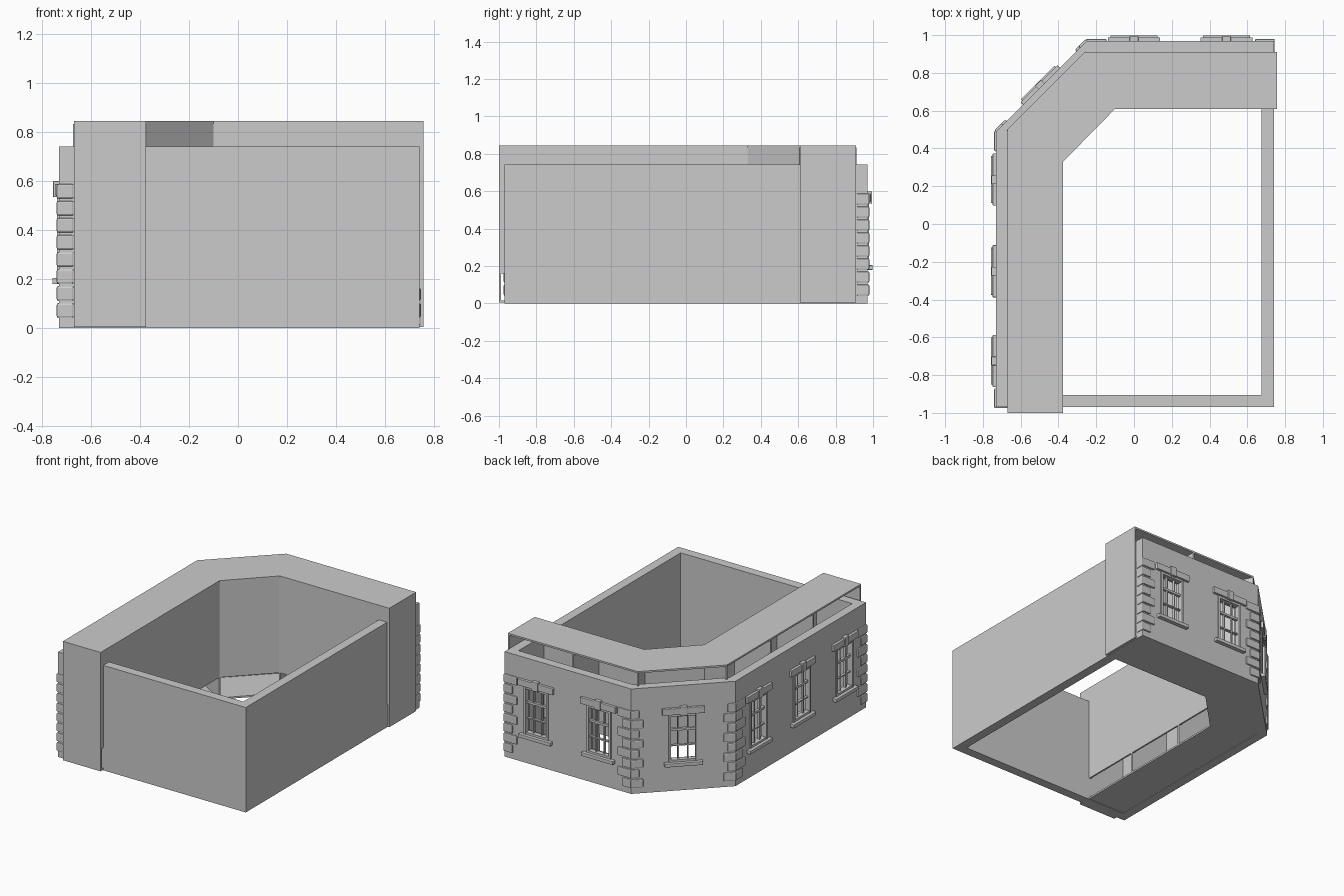
import bpy, bmesh, math
from mathutils import Matrix, Vector

if "Cube" in bpy.data.objects:
    bpy.data.objects.remove(bpy.data.objects["Cube"])


def finish(name, bm):
    bmesh.ops.recalc_face_normals(bm, faces=bm.faces)
    me = bpy.data.meshes.new(name)
    bm.to_mesh(me)
    bm.free()
    ob = bpy.data.objects.new(name, me)
    bpy.context.collection.objects.link(ob)
    return ob


def add_prism(bm, pts, z0, z1):
    lo = [bm.verts.new((x, y, z0)) for x, y in pts]
    hi = [bm.verts.new((x, y, z1)) for x, y in pts]
    bm.faces.new(lo)
    bm.faces.new(hi)
    n = len(pts)
    for i in range(n):
        j = (i + 1) % n
        bm.faces.new((lo[i], lo[j], hi[j], hi[i]))


def face_box(bm, face, u, d, z):
    """Box on a wall face: u along the wall, d outward, z up (each a min/max pair)."""
    o, t, n = face
    s = (u[1] - u[0], d[1] - d[0], z[1] - z[0])
    c = Vector(o) + Vector(t) * sum(u) / 2 + Vector(n) * sum(d) / 2
    m = Matrix(((t[0] * s[0], n[0] * s[1], 0, c.x),
                (t[1] * s[0], n[1] * s[1], 0, c.y),
                (0, 0, s[2], sum(z) / 2),
                (0, 0, 0, 1)))
    bmesh.ops.create_cube(bm, size=1, matrix=m)


def soften(ob, w):
    b = ob.modifiers.new("bevel", 'BEVEL')
    b.width = w
    b.segments = 2


# Wall faces: origin, tangent, outward normal
r = math.sqrt(0.5)
LEFT = ((-.73, 0), (0, 1), (-1, 0))
CORNER = ((-.49, .73), (r, r), (-r, r))
BACK = ((0, .97), (1, 0), (0, 1))
WINDOWS = [(LEFT, -.725), (LEFT, -.25), (LEFT, .235), (CORNER, 0), (BACK, 0), (BACK, .49)]
W, Z0, Z1 = .095, .205, .54

# Outer walls, open at top and bottom
outer = [(-.73, -.97), (.74, -.97), (.74, .97), (-.25, .97), (-.73, .49)]
inner = [(-.667, -.905), (.675, -.905), (.675, .907), (-.224, .907), (-.667, .464)]
bm = bmesh.new()
rings = [[bm.verts.new((x, y, z)) for x, y in p]
         for p, z in ((outer, 0), (outer, .742), (inner, .742), (inner, 0))]
for k in range(4):
    a, b = rings[k], rings[(k + 1) % 4]
    for i in range(5):
        j = (i + 1) % 5
        bm.faces.new((a[i], a[j], b[j], b[i]))
walls = finish("outer_walls", bm)

# Window openings
bm = bmesh.new()
for f, c in WINDOWS:
    face_box(bm, f, (c - W, c + W), (-.15, .05), (Z0, Z1))
cutter = finish("window_cutter", bm)
cutter.hide_render = True
cutter.hide_set(True)
cut = walls.modifiers.new("openings", 'BOOLEAN')
cut.object = cutter
cut.solver = 'EXACT'

# Window frames, lintels with keystones, and sills
bars, trim = bmesh.new(), bmesh.new()
for f, c in WINDOWS:
    for s in (-1, 1):
        face_box(bars, f, sorted((c + s * W, c + s * (W - .015))), (-.03, .008), (Z0, Z1))
    for z in (Z0, Z1 - .015):
        face_box(bars, f, (c - W, c + W), (-.03, .006), (z, z + .015))
    for k in (1, 2):
        u = c - W + 2 * W * k / 3
        face_box(bars, f, (u - .004, u + .004), (-.025, -.008), (Z0, Z1))
        z = Z0 + (Z1 - Z0) * k / 3
        h = .004 if k == 1 else .008
        face_box(bars, f, (c - W, c + W), (-.025, -.006), (z - h, z + h))
    face_box(trim, f, (c - .138, c + .138), (-.01, .018), (.542, .588))
    face_box(trim, f, (c - .023, c + .023), (-.01, .025), (.535, .6))
    face_box(trim, f, (c - .125, c + .125), (-.01, .028), (.18, .205))
finish("window_frames", bars)
soften(finish("lintels_and_sills", trim), .003)

# Corner stones, alternating long and short
bm = bmesh.new()
half = math.hypot(.48, .48) / 2
for k in range(8):
    z = (.042 + k * .0695, .042 + k * .0695 + .06)
    a, b = (.105, .07) if k % 2 else (.07, .105)
    face_box(bm, LEFT, (-.975, -.975 + a), (-.06, .01), z)
    face_box(bm, LEFT, (.49 - a, .494), (-.03, .01), z)
    face_box(bm, CORNER, (-half - .004, -half + b * .75), (-.03, .01), z)
    face_box(bm, CORNER, (half - b * .75, half + .004), (-.03, .01), z)
    face_box(bm, BACK, (-.254, -.25 + a), (-.03, .01), z)
    face_box(bm, BACK, (.745 - a, .745), (-.06, .01), z)
soften(finish("corner_stones", bm), .007)

# Row of shallow rooms behind the windows, open towards the windows
# each stop: (outer edge point, inner edge point)
stops = [((-.67, -1), (-.375, -1)), ((-.67, -.47), (-.375, -.47)),
         ((-.67, .005), (-.375, .005)), ((-.67, .5), (-.375, .33)),
         ((-.26, .91), (-.1, .61)), ((.25, .91), (.25, .61)),
         ((.757, .91), (.757, .61))]
TOP, T = .845, .012
roofs, floors, backs, sides = (bmesh.new() for _ in range(4))
for (o0, i0), (o1, i1) in zip(stops, stops[1:]):
    o0, i0, o1, i1 = map(Vector, (o0, i0, o1, i1))
    along = (i1 - i0).normalized()
    out = Vector((-along.y, along.x)) * T
    quad = [o0, o1, i1, i0]
    add_prism(roofs, quad, TOP - T, TOP)
    add_prism(floors, quad, .004, .016)
    add_prism(backs, [i0 + along * .003, i1 - along * .003,
                      i1 - along * .003 + out, i0 + along * .003 + out], .16, TOP - T)
for k, (o, i) in enumerate(stops):
    o, i = Vector(o), Vector(i)
    d = (o - i).normalized()
    n = Vector((d.y, -d.x)) * T
    end = k in (0, len(stops) - 1)
    shift = n * 0 if k == 0 else (-n if end else -n / 2)
    add_prism(sides, [i + shift, o + shift, o + n + shift, i + n + shift],
              .016, TOP - T)
finish("room_ceilings", roofs)
finish("room_floors", floors)
finish("room_back_walls", backs)
finish("room_side_walls", sides)
